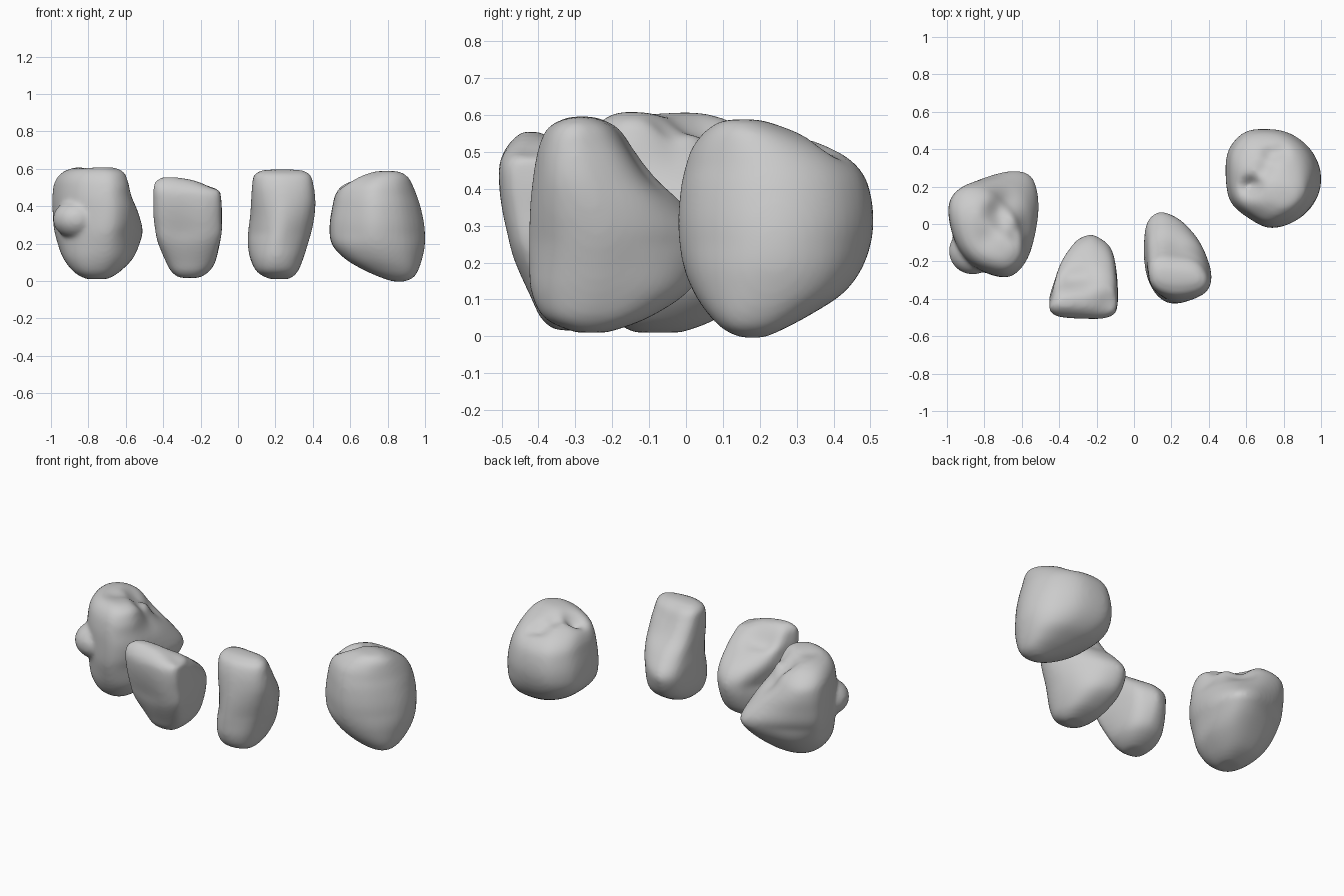
import bpy, bmesh, math
from mathutils import Matrix


def spline(p, q, r, s, t):
    # Catmull-Rom between q and r for tuples of any length
    return [0.5 * (2*b + (c - a)*t + (2*a - 5*b + 4*c - d)*t*t + (3*b - a - 3*c + d)*t**3)
            for a, b, c, d in zip(p, q, r, s)]


def smooth_path(pts, steps, closed):
    n, out = len(pts), []
    get = (lambda i: pts[i % n]) if closed else (lambda i: pts[min(max(i, 0), n - 1)])
    for i in range(n if closed else n - 1):
        out += [spline(get(i-1), get(i), get(i+1), get(i+2), k / steps) for k in range(steps)]
    return out if closed else out + [list(pts[-1])]


def unit_ring(outline):
    # smooth an outline and fit it to the -1..1 square
    ring = smooth_path(outline, 4, True)
    xs, ys = [p[0] for p in ring], [p[1] for p in ring]
    return [((x - min(xs)) / (max(xs) - min(xs)) * 2 - 1,
             (y - min(ys)) / (max(ys) - min(ys)) * 2 - 1) for x, y in ring]


def rounded(ring, e):
    # superellipse ring matching the angles of another ring
    out = []
    for u, v in ring:
        a = math.atan2(v, u)
        c, s = math.cos(a), math.sin(a)
        k = (abs(c)**e + abs(s)**e) ** (-1 / e)
        out.append((c*k, s*k))
    return out


def shrink(level, f, dz=0.0):
    z, x0, x1, y0, y1 = level
    cx, cy = (x0 + x1) / 2, (y0 + y1) / 2
    return (z + dz, cx + (x0-cx)*f, cx + (x1-cx)*f, cy + (y0-cy)*f, cy + (y1-cy)*f)


def tooth(name, outline, levels, dents, square=0.0, crown=None, bump=None):
    """Loft a top-view outline through levels (z, x0, x1, y0, y1), then dent the crown."""
    mid = unit_ring(outline)
    low = rounded(mid, 2.5)
    high = unit_ring(crown) if crown else rounded(mid, 3.5)
    rows = [shrink(levels[0], .4, -.004)] + levels
    rows += [shrink(levels[-1], f, d) for f, d in ((.7, .004), (.35, .006), (.08, .006))]
    rows = smooth_path(rows, 4, False)
    top = levels[-1][0]
    bm = bmesh.new()
    rings = []
    for z, x0, x1, y0, y1 in rows:
        w = square * min(max((z - .25) / (top - .35), 0), 1)
        other = high
        if z < .25:
            w, other = .8 * min((.25 - z) / .2, 1), low
        h = min(max((z - .25) / (top - .25), 0), 1)
        vs = []
        for (u, v), (a, b) in zip(mid, other):
            u, v = u + (a - u) * w, v + (b - v) * w
            x, y = (x0+x1)/2 + u*(x1-x0)/2, (y0+y1)/2 + v*(y1-y0)/2
            dz = sum(d * math.exp(-((x-px)**2 + (y-py)**2) / r**2) for px, py, d, r in dents)
            vs.append(bm.verts.new((x, y, z - dz * h)))
        rings.append(vs)
    n = len(mid)
    for a, b in zip(rings, rings[1:]):
        for i in range(n):
            bm.faces.new((a[i], a[(i+1) % n], b[(i+1) % n], b[i]))
    bm.faces.new(rings[0])
    bm.faces.new(rings[-1])
    if bump:
        loc, size = bump
        bmesh.ops.create_uvsphere(bm, u_segments=32, v_segments=20, radius=1,
                                  matrix=Matrix.Translation(loc) @ Matrix.Diagonal((*size, 1)))
    bmesh.ops.recalc_face_normals(bm, faces=bm.faces)
    for f in bm.faces:
        f.smooth = True
    me = bpy.data.meshes.new(name)
    bm.to_mesh(me)
    bm.free()
    ob = bpy.data.objects.new(name, me)
    bpy.context.collection.objects.link(ob)
    # even out the surface (and fuse the bump), then soften it
    m = ob.modifiers.new("fuse", 'REMESH')
    m.mode, m.voxel_size, m.use_smooth_shade = 'VOXEL', .012, True
    m = ob.modifiers.new("soften", 'SMOOTH')
    m.factor, m.iterations = .5, 10
    return ob


# left molar: crown ridge runs diagonally, sloping to the back right; small bump on the front left
tooth("left_molar",
      [(-.985, .11), (-.85, .21), (-.67, .28), (-.56, .27), (-.515, .19), (-.51, .05),
       (-.56, -.13), (-.64, -.25), (-.73, -.28), (-.86, -.23), (-.955, -.13), (-.995, 0)],
      [(.014, -.82, -.69, -.15, 0), (.05, -.88, -.63, -.2, .09), (.12, -.935, -.56, -.24, .18),
       (.2, -.965, -.525, -.265, .255), (.28, -.985, -.508, -.282, .288), (.38, -.992, -.53, -.285, .26),
       (.46, -.992, -.565, -.28, .23), (.53, -.98, -.585, -.265, .19), (.58, -.94, -.605, -.235, .13),
       (.605, -.88, -.65, -.19, .07)],
      [(-.74, .06, .05, .06), (-.68, .12, .05, .07), (-.63, -.04, .05, .05), (-.7, .0, .04, .05),
       (-.78, -.07, .015, .06)],
      square=.9,
      crown=[(-.97, .14), (-.9, .2), (-.79, .19), (-.7, .12), (-.62, .03), (-.58, -.08), (-.57, -.18),
             (-.62, -.25), (-.7, -.27), (-.84, -.22), (-.93, -.12), (-.98, .03)],
      bump=((-.863, -.145, .33), (.127, .125, .105)))

# left incisor: flat wide front edge, bulge low on the back
tooth("left_incisor",
      [(-.45, -.4), (-.42, -.47), (-.3, -.485), (-.18, -.5), (-.1, -.47), (-.09, -.4), (-.1, -.25),
       (-.13, -.13), (-.2, -.07), (-.25, -.06), (-.32, -.1), (-.38, -.22), (-.43, -.33)],
      [(.02, -.32, -.2, -.36, -.24), (.05, -.36, -.155, -.395, -.17), (.1, -.39, -.12, -.42, -.11),
       (.2, -.43, -.095, -.465, -.065), (.28, -.445, -.085, -.485, -.06), (.35, -.455, -.085, -.5, -.105),
       (.42, -.457, -.085, -.508, -.2), (.48, -.457, -.09, -.505, -.28), (.52, -.45, -.1, -.48, -.33),
       (.542, -.42, -.17, -.45, -.37)],
      [(-.35, -.29, .04, .05), (-.27, -.28, .04, .06), (-.12, -.42, .04, .1), (-.38, -.44, -.01, .08)],
      square=.6)

# right canine: thin rounded edge, back sloping to a low bulge
tooth("right_canine",
      [(.055, -.13), (.07, 0), (.14, .06), (.24, .03), (.32, -.04), (.38, -.13), (.41, -.24),
       (.37, -.35), (.24, -.42), (.15, -.38), (.08, -.28), (.06, -.2)],
      [(.014, .16, .28, -.31, -.2), (.05, .1, .32, -.385, -.1), (.12, .065, .35, -.42, .01),
       (.2, .052, .375, -.426, .055), (.27, .055, .395, -.426, .06), (.35, .065, .41, -.423, .0),
       (.43, .07, .415, -.415, -.08), (.51, .075, .405, -.4, -.14), (.565, .085, .39, -.375, -.18),
       (.59, .125, .35, -.33, -.23)],
      [(.23, -.12, .03, .06)], square=.35)

# right molar: round crown with a diagonal fissure
tooth("right_molar",
      [(.495, .27), (.51, .4), (.59, .49), (.7, .51), (.83, .49), (.94, .41), (.995, .29),
       (.98, .16), (.885, .04), (.74, -.01), (.62, .04), (.52, .13)],
      [(.0, .82, .9, .14, .22), (.02, .76, .94, .1, .265), (.06, .67, .965, .06, .34),
       (.12, .57, .985, .02, .43), (.2, .5, 1.0, -.01, .485), (.3, .49, .996, -.022, .508),
       (.4, .505, .975, -.015, .497), (.46, .52, .955, -.002, .465), (.51, .555, .935, .015, .4),
       (.555, .63, .91, .05, .3), (.582, .72, .87, .09, .22)],
      [(.61, .2, .05, .045), (.64, .22, .04, .04), (.7, .29, .03, .04), (.73, .37, .04, .04),
       (.79, .39, .03, .035)])
